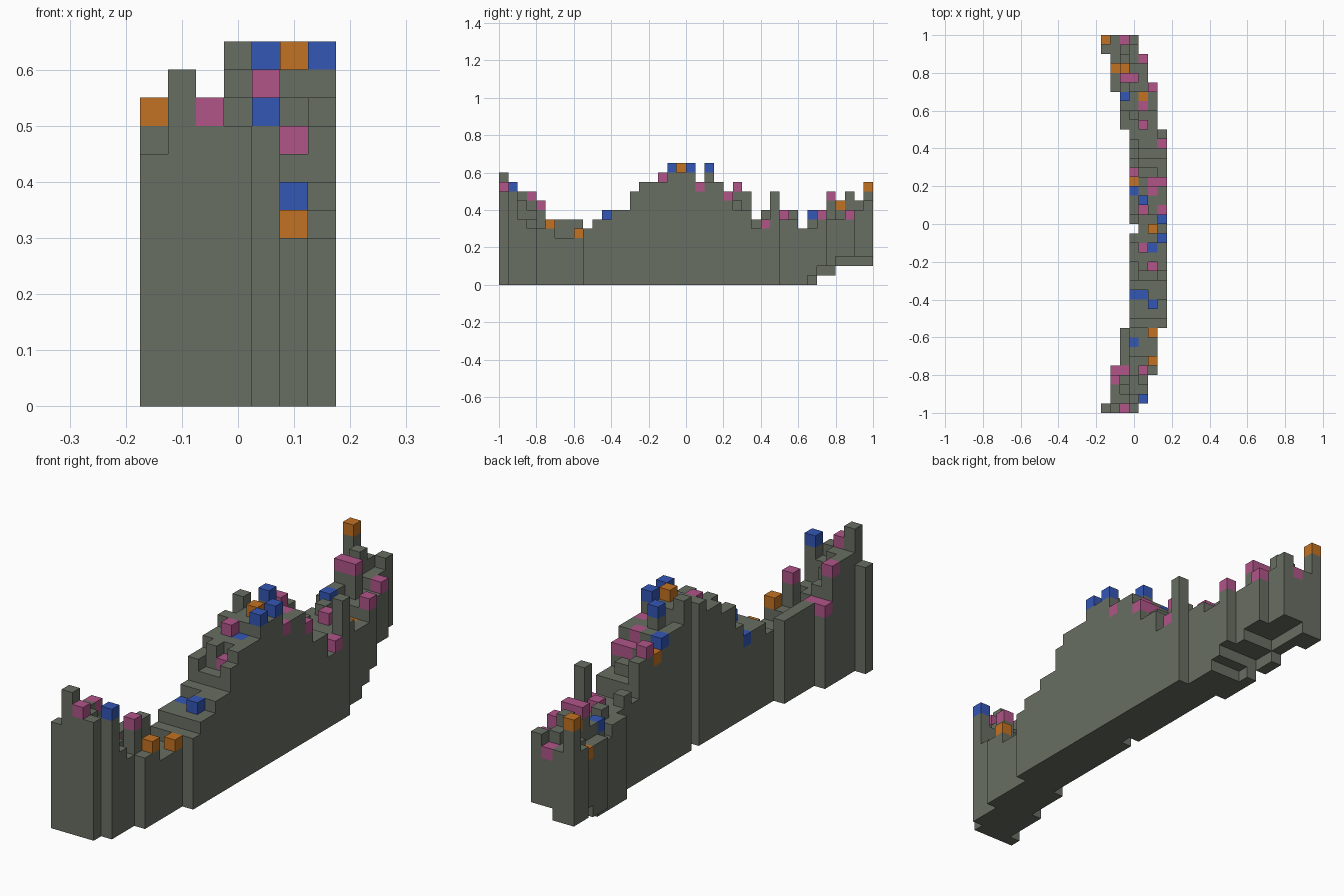
import bpy
import bmesh
from mathutils import Vector

UNIT = 0.05
ORIGIN = Vector((-0.175, -1.0, 0.0))

cube = bpy.data.objects.get("Cube")
if cube:
    bpy.data.objects.remove(cube, do_unlink=True)


def make_material(name, colour):
    mat = bpy.data.materials.new(name)
    mat.use_nodes = True
    mat.diffuse_color = (*colour, 1.0)
    mat.node_tree.nodes["Principled BSDF"].inputs["Base Color"].default_value = (*colour, 1.0)
    return mat


materials = {
    "stone": make_material("stone_grey", (0.14, 0.158, 0.123)),
    "pink": make_material("rose_pink", (0.44, 0.09, 0.25)),
    "blue": make_material("deep_blue", (0.034, 0.095, 0.46)),
    "orange": make_material("burnt_orange", (0.545, 0.17, 0.016)),
}

# Curved footprint: for each slice across the wall, the runs it covers lengthwise
footprint = [
    [(0, 1), (38, 40)],
    [(0, 5), (34, 40)],
    [(0, 9), (30, 40)],
    [(0, 19), (20, 40)],
    [(1, 38)],
    [(4, 35)],
    [(9, 30)],
]

# General height of the broken crest along the wall
crest = [10, 9, 7, 6, 6, 6, 5, 5, 5, 6, 7, 7, 8, 8, 10, 10, 11, 11, 12, 12,
         12, 11, 11, 11, 10, 8, 8, 6, 7, 7, 7, 7, 6, 6, 7, 7, 7, 8, 8, 8]

# Stone stumps that differ from the crest: slice, position, height
stumps = [
    (0, 0, 9), (1, 0, 12), (1, 1, 10), (1, 2, 10), (2, 1, 10), (2, 2, 9),
    (2, 3, 8), (3, 3, 7), (2, 5, 7), (2, 6, 7), (2, 7, 7), (2, 8, 7),
    (3, 12, 7), (4, 14, 9), (5, 14, 9), (4, 15, 11), (6, 15, 11), (3, 20, 13),
    (4, 25, 9), (5, 25, 9), (3, 26, 10), (3, 27, 7), (3, 28, 8), (6, 29, 10),
    (3, 31, 8), (2, 34, 8), (2, 37, 10), (2, 38, 9), (3, 39, 9),
]

# Coloured blocks capping the columns: slice, position, height
caps = {
    "pink": [
        (2, 0, 11), (1, 3, 10), (1, 4, 7), (2, 4, 7), (4, 4, 9), (5, 15, 10),
        (4, 17, 12), (4, 21, 10), (6, 21, 11), (5, 23, 11), (5, 24, 10),
        (6, 24, 10), (3, 25, 11), (6, 28, 7), (4, 30, 8), (4, 32, 6),
        (5, 34, 8), (2, 35, 10), (3, 35, 10), (4, 37, 8), (2, 39, 8),
    ],
    "blue": [
        (4, 1, 11), (3, 7, 5), (5, 11, 8), (3, 12, 7), (4, 12, 7), (5, 17, 11),
        (6, 18, 13), (6, 20, 13), (4, 22, 13), (3, 23, 11), (2, 33, 8),
    ],
    "orange": [
        (5, 5, 7), (5, 8, 6), (5, 19, 13), (3, 24, 10), (4, 33, 6),
        (1, 36, 7), (2, 36, 9), (0, 39, 11),
    ],
}


def underside(i, j):
    """Steps of the raised underside at the far end."""
    step = (j >= 34) + (j >= 36)
    return step + (i >= 2 and j >= 33 + (i == 2))


# Column heights, then the filled cells
heights = {(i, j): crest[j]
           for i, runs in enumerate(footprint)
           for start, end in runs
           for j in range(start, end)}
for i, j, h in stumps:
    heights[i, j] = h
for blocks in caps.values():
    for i, j, h in blocks:
        heights[i, j] = h

filled = {(i, j, k) for (i, j), h in heights.items() for k in range(underside(i, j), h)}
cap_cells = {name: {(i, j, h - 1) for i, j, h in blocks} for name, blocks in caps.items()}
stone_cells = filled - set().union(*cap_cells.values())


def build_blocks(name, cells, solid, material):
    """Make a shell around cells, leaving out faces that touch solid cells."""
    bm = bmesh.new()
    for cell in cells:
        base = Vector(cell)
        for axis in range(3):
            for side in (0, 1):
                near = list(cell)
                near[axis] += 2 * side - 1
                if tuple(near) in solid:
                    continue
                u, v, n = Vector(), Vector(), Vector()
                u[(axis + 1) % 3] = v[(axis + 2) % 3] = 1
                n[axis] = side
                corners = [base + n, base + n + u, base + n + u + v, base + n + v]
                if not side:
                    corners.reverse()
                bm.faces.new([bm.verts.new(ORIGIN + c * UNIT) for c in corners])
    bmesh.ops.remove_doubles(bm, verts=bm.verts[:], dist=UNIT / 100)
    bmesh.ops.dissolve_limit(bm, angle_limit=0.01, verts=bm.verts[:], edges=bm.edges[:])
    mesh = bpy.data.meshes.new(name)
    bm.to_mesh(mesh)
    bm.free()
    mesh.materials.append(material)
    obj = bpy.data.objects.new(name, mesh)
    bpy.context.collection.objects.link(obj)
    return obj


# Stone wall, then the coloured cap blocks
build_blocks("stone_wall", stone_cells, filled, materials["stone"])
for colour, cells in cap_cells.items():
    build_blocks(colour + "_cap_blocks", cells, filled, materials[colour])
